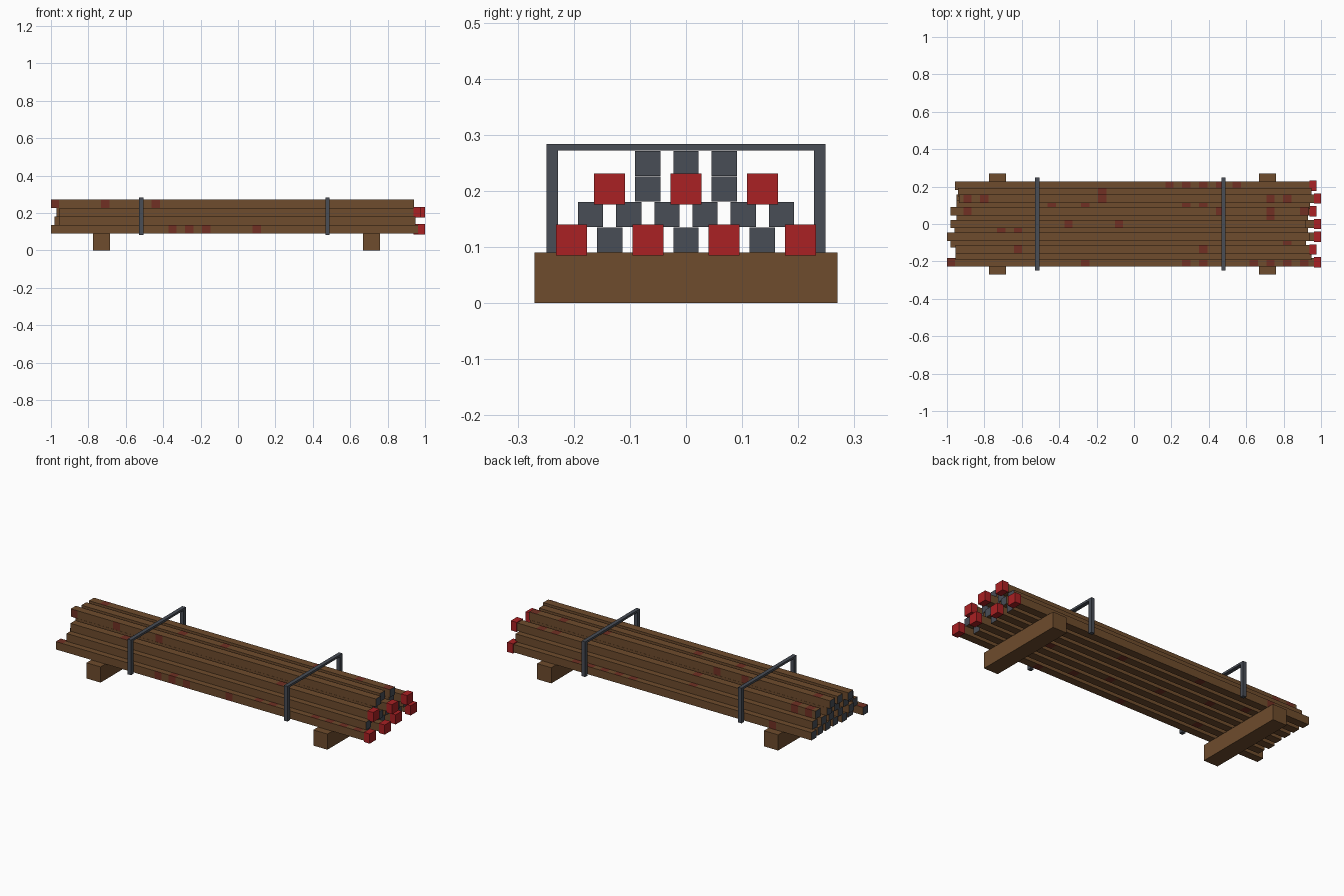
import bpy
import bmesh
from mathutils import Vector

cube = bpy.data.objects.get("Cube")
if cube:
    bpy.data.objects.remove(cube, do_unlink=True)


def make_material(name, colour):
    mat = bpy.data.materials.new(name)
    mat.use_nodes = True
    mat.diffuse_color = (*colour, 1)
    mat.node_tree.nodes["Principled BSDF"].inputs["Base Color"].default_value = (*colour, 1)
    return mat


WOOD = make_material("brown_wood", (0.156, 0.072, 0.026))
STEEL = make_material("dark_grey", (0.065, 0.074, 0.093))
RED = make_material("bright_red", (0.402, 0.015, 0.017))
STAIN = make_material("dull_red", (0.165, 0.030, 0.017))

SIZE = 0.045      # beam thickness
PITCH = 0.068     # sideways spacing of beams
RISE = 0.0455     # height of one layer
SKID_TOP = 0.09
CAP = 0.0375


def add_object(name, bm, mats):
    mesh = bpy.data.meshes.new(name)
    bmesh.ops.recalc_face_normals(bm, faces=bm.faces)
    bm.to_mesh(mesh)
    bm.free()
    for mat in mats:
        mesh.materials.append(mat)
    obj = bpy.data.objects.new(name, mesh)
    bpy.context.collection.objects.link(obj)
    return obj


def box(name, low, high, mat):
    bm = bmesh.new()
    low, high = Vector(low), Vector(high)
    bmesh.ops.create_cube(bm, size=1)
    for v in bm.verts:
        v.co = (low + high) / 2 + v.co * (high - low)
    return add_object(name, bm, [mat])


def cell_span(letter):
    """Stained cells sit on a regular lattice along the beam, lettered from its -x end."""
    mid = -0.98 + 0.09 * (ord(letter) - ord("a"))
    return mid - SIZE / 2, mid + SIZE / 2


def beam(name, x0, x1, y, z, stains):
    """Square beam with grey ends, cut so that chosen cells of a side are stained."""
    bm = bmesh.new()
    bmesh.ops.create_cube(bm, size=1)
    for v in bm.verts:
        v.co = Vector(((x0 + x1) / 2 + v.co.x * (x1 - x0), y + v.co.y * SIZE, z + v.co.z * SIZE))
    cuts = {c for cells in stains.values() for k in cells for c in cell_span(k)}
    for x in sorted(cuts):
        if x0 < x < x1:
            bmesh.ops.bisect_plane(bm, geom=bm.verts[:] + bm.edges[:] + bm.faces[:],
                                   plane_co=(x, 0, 0), plane_no=(1, 0, 0))
    sides = {"top": (0, 0, 1), "bottom": (0, 0, -1), "front": (0, -1, 0), "back": (0, 1, 0)}
    bm.normal_update()
    for f in bm.faces:
        if abs(f.normal.x) > 0.9:
            f.material_index = 1
            continue
        x = f.calc_center_median().x
        for side, cells in stains.items():
            if f.normal.dot(Vector(sides[side])) > 0.9:
                if any(a < x < b for a, b in map(cell_span, cells)):
                    f.material_index = 2
    add_object(name, bm, [WOOD, STEEL, STAIN])


# Layers from the bottom: (-x end, +x end, capped) for each beam from front to back
LAYERS = [
    [(-1, 1, True), (-0.95, 0.92, False), (-0.96, 1, True), (-0.95, 0.92, False),
     (-0.95, 0.975, True), (-0.95, 0.93, False), (-0.957, 0.975, True)],
    [(-0.955, 0.95, False), (-0.98, 0.92, False), (-0.96, 0.93, False),
     (-0.95, 0.93, False), (-0.95, 0.94, False), (-0.94, 0.95, False)],
    [(-0.955, 0.975, True), (-0.97, 0.92, False), (-0.96, 1, True),
     (-0.96, 0.93, False), (-0.935, 1, True)],
    [(-1, 0.94, False), (-0.98, 0.92, False), (-0.98, 0.935, False)],
]

# Stained cells by (layer, beam)
STAINS = {
    (0, 0): {"front": "hijm", "top": "aiopstuv", "bottom": "dkq"},
    (0, 1): {"bottom": "fo"},
    (0, 2): {"bottom": "cm"},
    (0, 3): {"bottom": "jr"},
    (0, 4): {"bottom": "gt"},
    (0, 5): {"bottom": "en"},
    (0, 6): {"top": "nopqr", "back": "d", "bottom": "is"},
    (1, 1): {"top": "u"},
    (1, 2): {"top": "de"},
    (1, 3): {"top": "t"},
    (1, 4): {"top": "giop"},
    (1, 5): {"top": "j"},
    (2, 0): {"top": "ep"},
    (2, 4): {"top": "bcjtu", "back": "bc"},
    (3, 0): {"front": "adg"},
    (3, 1): {"top": "hk"},
    (3, 2): {"top": "bqtv", "back": "gi"},
}

# Stacked beams and their red end caps
for layer, beams in enumerate(LAYERS):
    z = SKID_TOP + SIZE / 2 + layer * RISE
    for i, (x0, x1, capped) in enumerate(beams):
        y = (i - (len(beams) - 1) / 2) * PITCH
        label = f"{layer + 1}_{i + 1}"
        beam("beam_" + label, x0, x1 - CAP * capped, y, z, STAINS.get((layer, i), {}))
        if capped:
            r = 0.0277
            box("end_cap_" + label, (x1 - CAP, y - r, z - r), (x1, y + r, z + r), RED)

# Skids under the stack
for side, x in (("right", -0.73), ("left", 0.713)):
    box(side + "_skid", (x - SIZE, -0.27, 0), (x + SIZE, 0.27, SKID_TOP), WOOD)

# Retaining frames: two posts and a bar over the top
for side, x in (("right", -0.517), ("left", 0.478)):
    a, b = x - 0.011, x + 0.011
    box(side + "_front_post", (a, -0.249, 0.082), (b, -0.228, 0.284), STEEL)
    box(side + "_back_post", (a, 0.228, 0.082), (b, 0.249, 0.284), STEEL)
    box(side + "_top_bar", (a, -0.228, 0.272), (b, 0.228, 0.284), STEEL)
